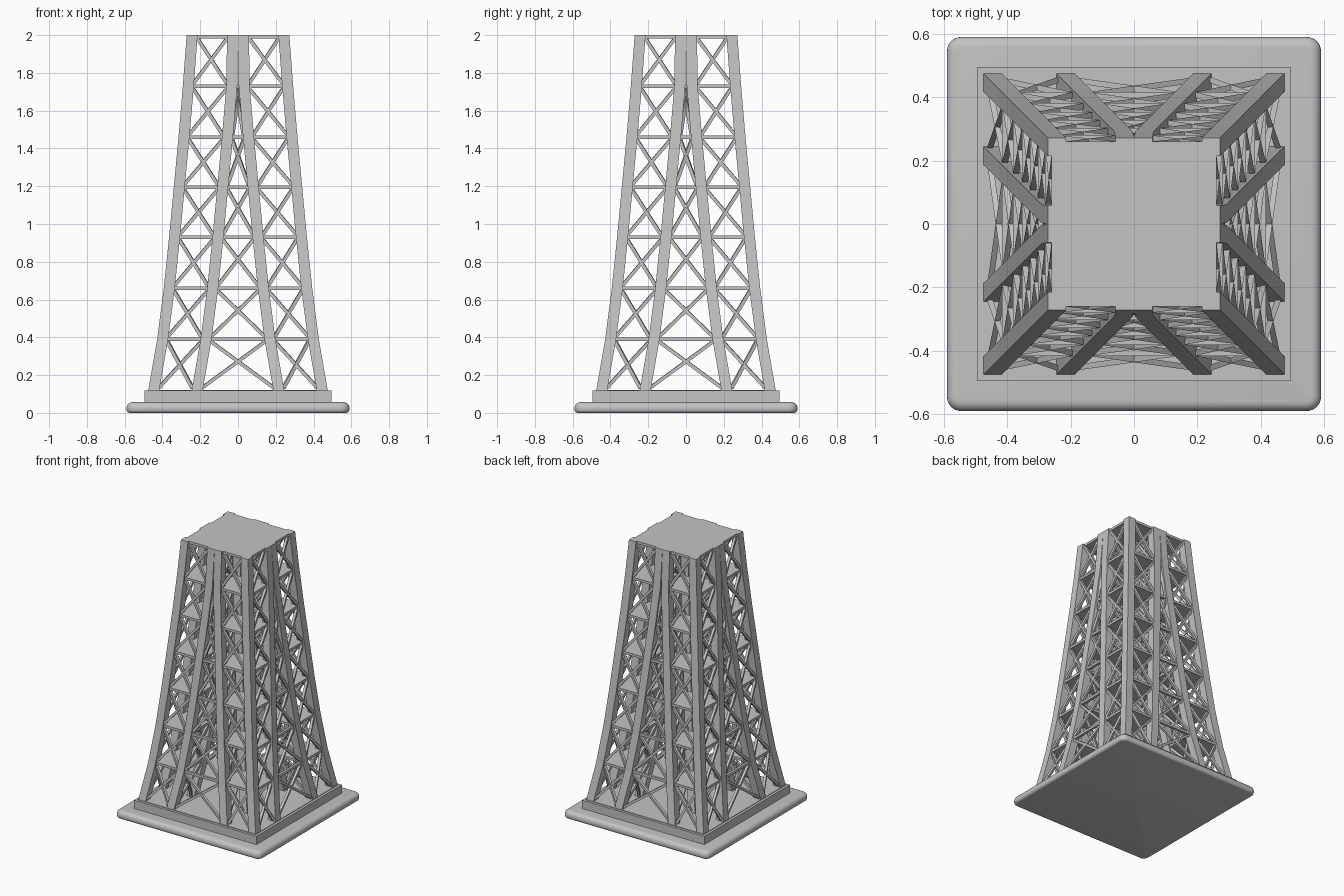
import bpy, bmesh, math
from mathutils import Matrix, Vector

if "Cube" in bpy.data.objects:
    bpy.data.objects.remove(bpy.data.objects["Cube"])

# One painted metal colour
metal = bpy.data.materials.new("light_grey_metal")
metal.use_nodes = True
grey = (0.55, 0.55, 0.55, 1)
metal.diffuse_color = grey
metal.node_tree.nodes["Principled BSDF"].inputs["Base Color"].default_value = grey

# Tower profile: height of each storey and outer half width there
LEVELS = [0.12, 0.39, 0.66, 0.93, 1.195, 1.46, 1.73, 2.0]
OUTER = [0.475, 0.428, 0.393, 0.365, 0.340, 0.315, 0.292, 0.272]
LEG, POST, BAR, INSET = 0.288, 0.058, 0.018, 0.021
INNER = [max(0.0, o - LEG) for o in OUTER]


def make_mesh(name, bm):
    bmesh.ops.recalc_face_normals(bm, faces=bm.faces)
    mesh = bpy.data.meshes.new(name)
    bm.to_mesh(mesh)
    bm.free()
    mesh.materials.append(metal)
    return mesh


def place(name, mesh, turn=0):
    obj = bpy.data.objects.new(name, mesh)
    obj.rotation_euler.z = turn * math.pi / 2
    bpy.context.collection.objects.link(obj)
    return obj


def box(bm, lo, hi):
    lo, hi = Vector(lo), Vector(hi)
    m = Matrix.Translation((lo + hi) / 2) @ Matrix.Diagonal((*(hi - lo), 1))
    return bmesh.ops.create_cube(bm, size=1, matrix=m)["verts"]


def bar(bm, p, q):
    p, q = Vector(p), Vector(q)
    turn = (q - p).to_track_quat("Z", "Y").to_matrix().to_4x4()
    size = Matrix.Diagonal((BAR, BAR, (q - p).length, 1))
    bmesh.ops.create_cube(bm, size=1, matrix=Matrix.Translation((p + q) / 2) @ turn @ size)


def cross(bm, low, high):
    """Two diagonals between a lower and an upper pair of points."""
    bar(bm, low[0], high[1])
    bar(bm, low[1], high[0])


def post(bm, outer_x, outer_y):
    """Square post lofted through every storey."""
    rings = []
    for z, o, i in zip(LEVELS, OUTER, INNER):
        x = o - POST if outer_x else i
        y = o - POST if outer_y else i
        corners = [(0, 0), (POST, 0), (POST, POST), (0, POST)]
        rings.append([bm.verts.new((x + a, y + b, z)) for a, b in corners])
    for low, high in zip(rings, rings[1:]):
        for k in range(4):
            n = (k + 1) % 4
            bm.faces.new((low[k], low[n], high[n], high[k]))
    bm.faces.new(rings[0])
    bm.faces.new(rings[-1])


# Four posts of one leg
bm = bmesh.new()
for ox in (False, True):
    for oy in (False, True):
        post(bm, ox, oy)
posts = make_mesh("leg_posts", bm)

# Cross braces on the four sides of one leg
bm = bmesh.new()


def leg_points(n, outer_side, along_x, lift):
    a, b = INNER[n] + POST - 0.004, OUTER[n] - POST + 0.004
    d = OUTER[n] - INSET if outer_side else INNER[n] + INSET
    z = LEVELS[n] + lift
    return [(t, d, z) if along_x else (d, t, z) for t in (a, b)]


for n in range(len(LEVELS) - 1):
    for outer_side in (False, True):
        for along_x in (False, True):
            cross(bm, leg_points(n, outer_side, along_x, 0.012),
                  leg_points(n + 1, outer_side, along_x, -0.012))
braces = make_mesh("leg_braces", bm)

# Thin floors inside one leg
bm = bmesh.new()
for z, o, i in list(zip(LEVELS, OUTER, INNER))[1:]:
    a, b = i + 0.012, o - 0.012
    top = min(z + BAR / 2, 2.0)
    box(bm, (a, a, top - BAR), (b, b, top))
floors = make_mesh("leg_floors", bm)

# Bracing that spans the gap between neighbouring legs
bm = bmesh.new()


def gap_points(n, lift):
    x, y, z = INNER[n] + 0.004, OUTER[n] - INSET, LEVELS[n] + lift
    return [(-x, y, z), (x, y, z)]


for n in range(len(LEVELS) - 2):
    cross(bm, gap_points(n, 0.012), gap_points(n + 1, -0.012))
    bar(bm, *gap_points(n + 1, 0))
gap = make_mesh("gap_braces", bm)

corners = ["back_left", "back_right", "front_right", "front_left"]
sides = ["back", "right", "front", "left"]
for k in range(4):
    place(corners[k] + "_leg_posts", posts, k)
    place(corners[k] + "_leg_braces", braces, k)
    place(corners[k] + "_leg_floors", floors, k)
    place(sides[k] + "_gap_braces", gap, k)

# Top deck closing the tower
bm = bmesh.new()
t = OUTER[-1] - 0.015
box(bm, (-t, -t, 1.982), (t, t, 2.0))
place("top_deck", make_mesh("top_deck", bm))

# Stepped plinth
bm = bmesh.new()
box(bm, (-0.495, -0.495, 0.04), (0.495, 0.495, 0.118))
box(bm, (-0.477, -0.477, 0.1), (0.477, 0.477, 0.122))
place("plinth", make_mesh("plinth", bm))

# Rounded foot slab
bm = bmesh.new()
box(bm, (-0.59, -0.59, 0), (0.59, 0.59, 0.057))


def round_edges(test, radius, segments):
    edges = [e for e in bm.edges if test(e.verts[0].co.z, e.verts[1].co.z)]
    bmesh.ops.bevel(bm, geom=edges, offset=radius, segments=segments,
                    profile=0.5, affect="EDGES")


round_edges(lambda a, b: abs(a - b) > 0.03, 0.045, 6)
round_edges(lambda a, b: min(a, b) > 0.05, 0.03, 5)
round_edges(lambda a, b: max(a, b) < 0.001, 0.018, 4)
foot = place("foot_slab", make_mesh("foot_slab", bm))
bpy.ops.object.select_all(action="DESELECT")
foot.select_set(True)
bpy.context.view_layer.objects.active = foot
bpy.ops.object.shade_smooth_by_angle(angle=math.radians(35))
